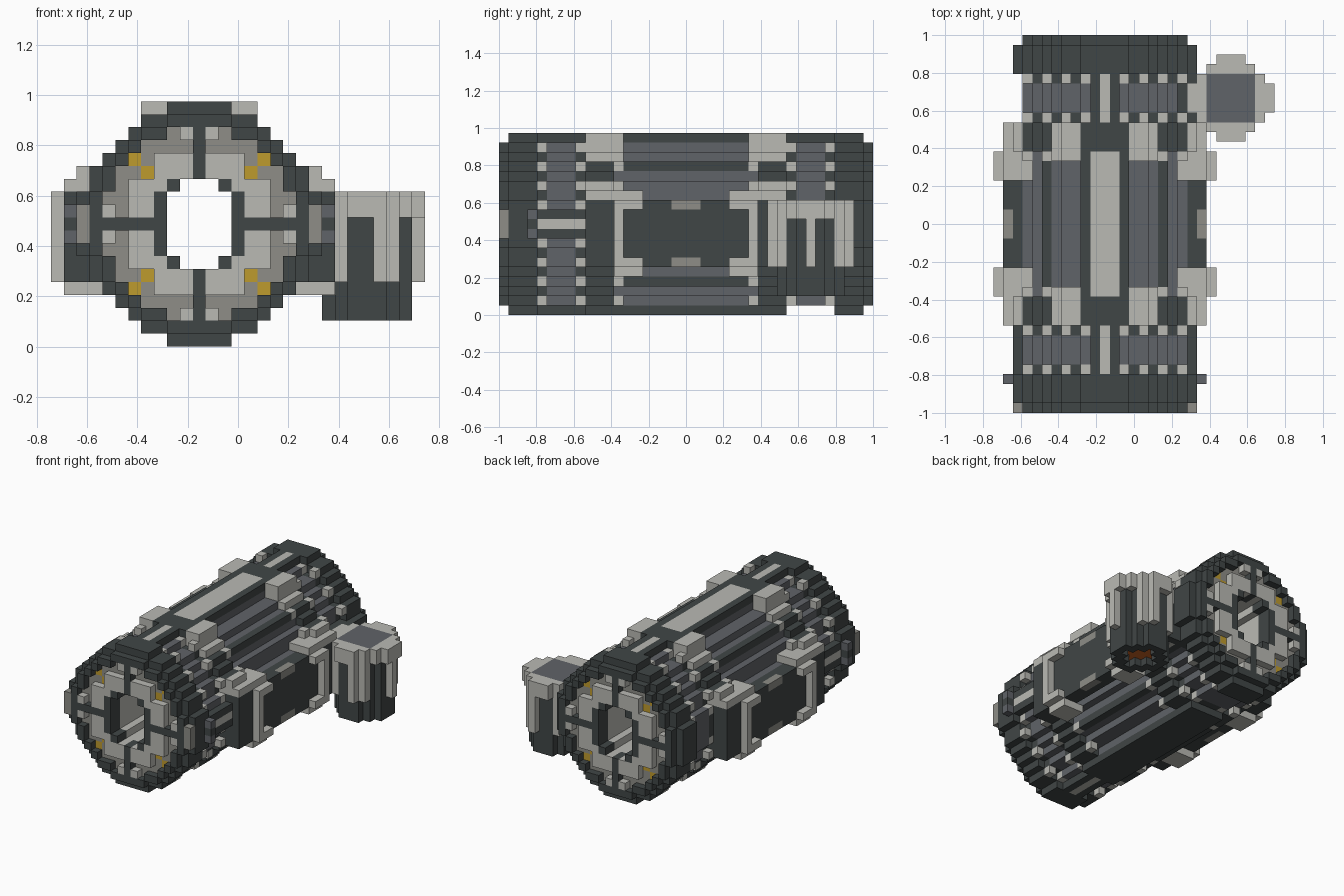
import bpy, bmesh
from mathutils import Vector

cube = bpy.data.objects.get("Cube")
if cube:
    bpy.data.objects.remove(cube)

UNIT = 2 / 39          # edge length of one block
PALETTE = {
    "dark_hull": (64, 70, 70), "light_trim": (186, 186, 180), "slate_panel": (96, 99, 104),
    "grey_plate": (142, 141, 135), "gold_light": (190, 155, 45), "orange_glow": (195, 95, 35),
}
DARK, LIGHT, SLATE, GREY, GOLD, ORANGE = range(6)


def linear(c):
    c /= 255
    return c / 12.92 if c <= 0.04045 else ((c + 0.055) / 1.055) ** 2.4


materials = []
for name, rgb in PALETTE.items():
    m = bpy.data.materials.new(name)
    m.use_nodes = True
    col = (*[linear(c) for c in rgb], 1)
    m.diffuse_color = col
    m.node_tree.nodes["Principled BSDF"].inputs["Base Color"].default_value = col
    materials.append(m)

# Block grid: a and b are offsets from the tube axis, j runs front to back
blocks = {}


def put(part, color, a, j, b):
    blocks[a, j, b] = (part, color)


def fill(part, color, ra, rj, rb):
    for a in range(ra[0], ra[1] + 1):
        for j in range(rj[0], rj[1] + 1):
            for b in range(rb[0], rb[1] + 1):
                put(part, color, a, j, b)


def disc(half_widths):
    n = len(half_widths) - 1
    return {(a, b) for b in range(-n, n + 1)
            for a in range(-half_widths[abs(b)], half_widths[abs(b)] + 1)}


def both_ends(j):
    return (j, 38 - j)


OUTER = disc([9, 9, 9, 8, 8, 7, 6, 5, 4, 2])
INNER = disc([8, 8, 8, 7, 7, 6, 5, 4, 2])
TUNNEL = disc([2, 2, 2, 1])
SHELL = OUTER - INNER

# Tube core with recessed slate panels
for j in range(39):
    seam = min(j, 38 - j) in (4, 8)
    for a, b in INNER - TUNNEL:
        near = any((a + p, b + q) in TUNNEL for p in (-1, 0, 1) for q in (-1, 0, 1))
        tone = LIGHT if near and 1 < j < 37 else DARK if seam else SLATE
        if seam and max(abs(a), abs(b)) == 8 and min(abs(a), abs(b)) == 2:
            tone = LIGHT
        put("tube_core", tone, a, j, b)

# Full-width rings
for j in range(1, 38):
    if min(j, 38 - j) in (1, 2, 3, 9, 10, 11):
        for a, b in SHELL:
            put("hull_ring", DARK, a, j, b)

# Studs along the ring seams
for a, b in SHELL:
    if max(abs(a), abs(b)) < 9 and (abs(a), abs(b)) in ((4, 8), (6, 6), (8, 4)):
        for base in (4, 8, 12):
            for j in both_ends(base):
                put("seam_stud", LIGHT, a, j, b)

# Corner ridges and top/bottom spines
for sa in (-1, 1):
    for sb in (-1, 1):
        fill("corner_ridge", DARK, (6 * sa, 6 * sa), (13, 25), (6 * sb, 6 * sb))
for b in (-9, 9):
    fill("spine", DARK, (-2, 2), (9, 29), (b, b))
fill("spine_panel", LIGHT, (-1, 1), (12, 26), (9, 9))

# Bridges across the grooves
for j0, j1, top_only in ((4, 8, False), (30, 34, True)):
    fill("groove_bridge", DARK, (-1, 1), (j0, j1), (9, 9))
    fill("bridge_strip", LIGHT, (0, 0), (j0, j1), (9, 9))
    if not top_only:
        fill("groove_bridge", DARK, (-1, 1), (j0, j1), (-9, -9))
        fill("bridge_strip", LIGHT, (0, 0), (j0, j1), (-9, -9))
        for s in (-9, 9):
            fill("groove_bridge", DARK, (s, s), (j0, j1), (-1, 1))
            fill("bridge_strip", LIGHT, (s, s), (j0, j1), (0, 0))

# Top brackets, mirrored in both directions
for s in (-1, 1):
    for base in (9, 10, 11, 12):
        for j in both_ends(base):
            for a, b in ((3, 9), (4, 9), (3, 8), (4, 8), (5, 7)):
                put("top_bracket", LIGHT, a * s, j, b)

# Side pods: collars, dark panel, light frame
for s in (-1, 1):
    for a in (9, 10):
        fill("side_panel", DARK, (a * s, a * s), (12, 26), (-4, 2))
        for base in (9, 10, 11):
            for j in both_ends(base):
                fill("side_collar", DARK, (a * s, a * s), (j, j), (-4, 2))
    for b in (2, -4):
        fill("side_vent", GREY, (10 * s, 10 * s), (18, 20), (b, b))
    for base in range(9, 15):
        for j in both_ends(base):
            put("side_bracket", LIGHT, 9 * s, j, 3)
            put("side_bracket", LIGHT, 8 * s, j, 3)
            if base < 12:
                put("side_bracket", LIGHT, 9 * s, j, 4)
                put("side_bracket", LIGHT, 10 * s, j, 3)
            else:
                for a, b in ((8, -5), (9, -5), (10, -5), (10, 3), (11, -4), (11, 2)):
                    put("panel_frame", LIGHT, a * s, j, b)
    for j in both_ends(12):
        fill("panel_frame", LIGHT, (11 * s, 11 * s), (j, j), (-4, 2))
    # Front side lamps and latches
    fill("front_lamp", GREY, (9 * s, 9 * s), (0, 0), (-1, 1))
    for b, tone in ((-1, SLATE), (0, DARK), (1, SLATE)):
        put("side_latch", tone, 10 * s, 3, b)

# End faces: hub, segmented plates, grey ring, gold lights, rim
for end, inset in ((0, 1), (38, 37)):
    for a, b in INNER - TUNNEL:
        r = (a * a + b * b) ** 0.5
        lo, hi = sorted((abs(a), abs(b)))
        tone = DARK
        if lo == 0 or r > 7.4 or r < 3.7:
            tone = DARK
        elif lo == hi and hi in (4, 5):
            tone = GOLD
        elif r > 5.9:
            tone = GREY
        else:
            tone = LIGHT
        if (lo, hi) == (1, 7):
            tone = LIGHT
        put("end_face", tone, a, inset, b)
        if tone in (GREY, GOLD):
            del blocks[a, end, b]
        else:
            put("end_face", tone, a, end, b)

# Thruster pod on the left side, joined by a dark arm
PA, PJ = 13, 32
fill("thruster_arm", DARK, (8, 10), (30, 34), (-4, 2))
CAP = disc([4, 4, 3, 2, 1])
NOZZLE = disc([3, 3, 2, 1])
for p, q in CAP:
    slot = (p == 4 and q) or (abs(p) == 3 and abs(q) == 2) or (abs(q) == 4 and p in (-1, 0))
    core = (p, q) in NOZZLE
    for b in range(-4, 3):
        if slot and b <= 0:
            continue
        top = b == 2 and abs(p) <= 2 and abs(q) <= 2
        tone = SLATE if top else DARK if core and b <= 0 else LIGHT
        put("thruster_pod", tone, PA + p, PJ + q, b)
for p, q in NOZZLE:
    glow = abs(p) + abs(q) <= 2
    for b in range(-7, -4):
        if not (glow and b == -7):
            put("thruster_nozzle", ORANGE if glow and b == -6 else DARK, PA + p, PJ + q, b)

# Turn the exposed block sides into one mesh per part
SIDES = []
for axis in range(3):
    for s in (-1, 1):
        n, u, w = Vector(), Vector(), Vector()
        n[axis], u[(axis + 1) % 3], w[(axis + 2) % 3] = s, 0.5, 0.5 * s
        SIDES.append((n, [n / 2 - u - w, n / 2 + u - w, n / 2 + u + w, n / 2 - u + w]))

for part in sorted({p for p, _ in blocks.values()}):
    bm = bmesh.new()
    for (a, j, b), (owner, tone) in blocks.items():
        if owner != part:
            continue
        mid = Vector((a - 3, j - 19, b + 9.5))
        for n, corners in SIDES:
            if (a + int(n.x), j + int(n.y), b + int(n.z)) not in blocks:
                face = bm.faces.new([bm.verts.new((mid + c) * UNIT) for c in corners])
                face.material_index = tone
    bmesh.ops.remove_doubles(bm, verts=bm.verts, dist=UNIT / 50)
    mesh = bpy.data.meshes.new(part)
    bm.to_mesh(mesh)
    bm.free()
    for m in materials:
        mesh.materials.append(m)
    bpy.context.scene.collection.objects.link(bpy.data.objects.new(part, mesh))
